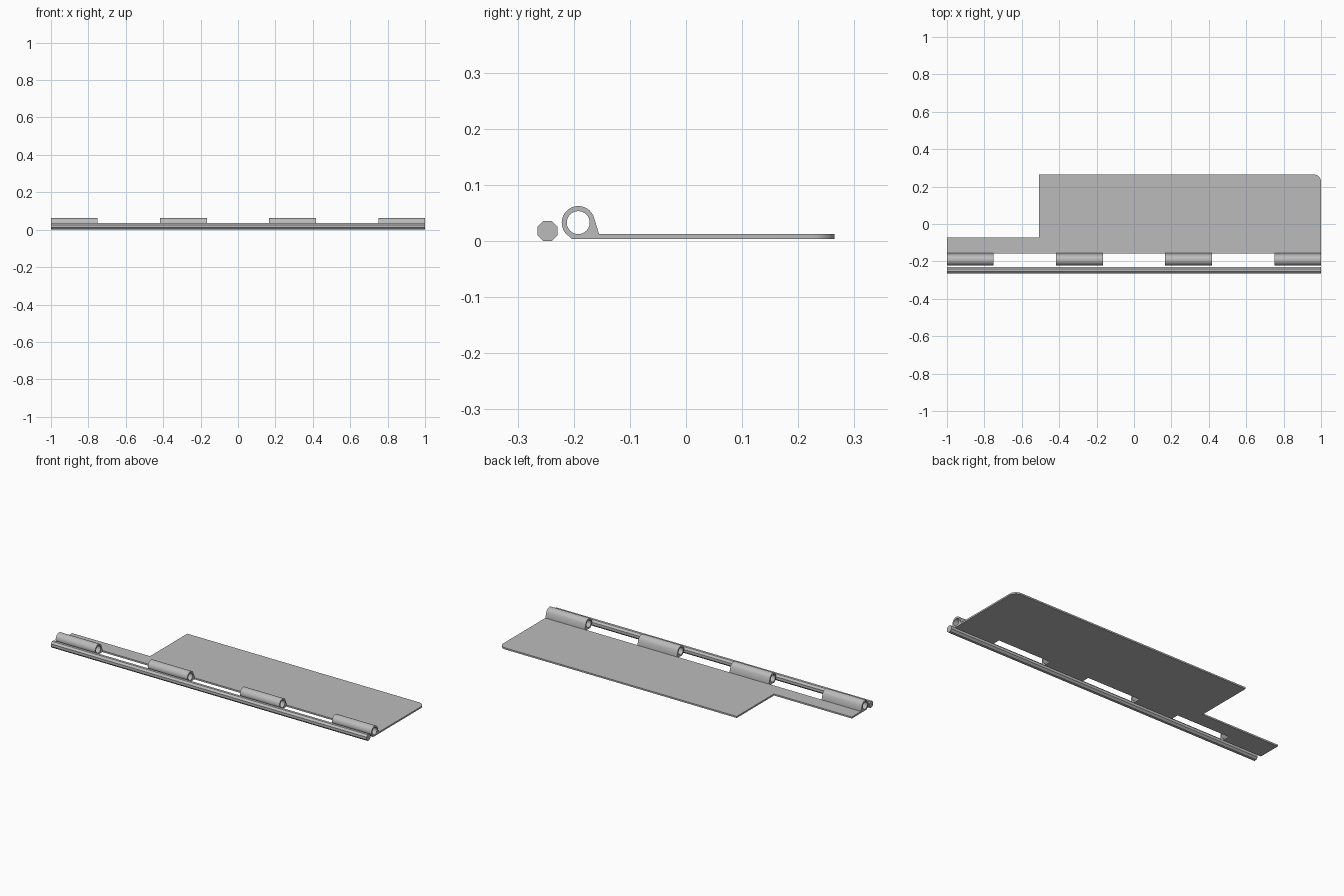
import bpy, bmesh
from math import cos, sin, radians
from mathutils import Matrix

cube = bpy.data.objects.get("Cube")
if cube:
    bpy.data.objects.remove(cube, do_unlink=True)

steel = bpy.data.materials.new("grey steel")
steel.use_nodes = True
GREY = (0.5, 0.5, 0.5, 1)
steel.diffuse_color = GREY
steel.node_tree.nodes["Principled BSDF"].inputs["Base Color"].default_value = GREY


def arc(cx, cy, r, start, end, steps):
    angles = [radians(start + (end - start) * i / steps) for i in range(steps + 1)]
    return [(cx + r * cos(a), cy + r * sin(a)) for a in angles]


def finish(bm, name):
    bmesh.ops.recalc_face_normals(bm, faces=bm.faces)
    mesh = bpy.data.meshes.new(name)
    bm.to_mesh(mesh)
    bm.free()
    mesh.materials.append(steel)
    obj = bpy.data.objects.new(name, mesh)
    bpy.context.collection.objects.link(obj)
    bpy.ops.object.select_all(action='DESELECT')
    obj.select_set(True)
    bpy.context.view_layer.objects.active = obj
    bpy.ops.object.shade_smooth_by_angle(angle=radians(30))
    return obj


def extrude_loops(name, loops, to_start, to_end):
    """Extrude an outline, with optional holes, between two placements."""
    bm = bmesh.new()
    edges = []
    for loop in loops:
        verts = [bm.verts.new(to_start(*p)) for p in loop]
        edges += [bm.edges.new((verts[i - 1], verts[i])) for i in range(len(verts))]
    if len(loops) == 1:
        bm.faces.new(verts)
    else:
        bmesh.ops.triangle_fill(bm, edges=edges, use_beauty=True)
    top = bmesh.ops.extrude_face_region(bm, geom=bm.faces[:], use_keep_orig=True)["geom"]
    moved = [v for v in top if isinstance(v, bmesh.types.BMVert)]
    shift = to_end(0, 0)
    base = to_start(0, 0)
    bmesh.ops.translate(bm, verts=moved, vec=[b - a for a, b in zip(base, shift)])
    return finish(bm, name)


def along_x(name, loops, x0, x1):
    return extrude_loops(name, loops, lambda y, z: (x0, y, z), lambda y, z: (x1, y, z))


# Hinge leaf: wide flap, narrow strip at one end, one rounded corner
BOTTOM, TOP = 0.004, 0.013
FRONT, STEP, BACK = -0.157, -0.072, 0.265
leaf = [(-1, FRONT), (1, FRONT)] + arc(0.96, BACK - 0.04, 0.04, 0, 90, 8)
leaf += [(-0.507, BACK), (-0.507, STEP), (-1, STEP)]
extrude_loops("hinge_leaf", [leaf], lambda x, y: (x, y, BOTTOM), lambda x, y: (x, y, TOP))

# Rolled knuckles, each blending into the front edge of the leaf
CY, CZ = -0.192, 0.033
outer = arc(CY, CZ, 0.0295, 18, 238, 22)
outer += [(-0.204, BOTTOM), (FRONT, BOTTOM), (-0.155, TOP)]
bore = arc(CY, CZ, 0.0205, 0, 360, 24)[:-1]
for i in range(4):
    start = -1 + i * 1.75 / 3
    along_x(f"knuckle_{i + 1}", [outer, bore], start, start + 0.25)

# Loose octagonal pin lying in front
pin = arc(-0.247, 0.018, 0.0193, 22.5, 337.5, 7)
along_x("hinge_pin", [pin], -1, 1)
